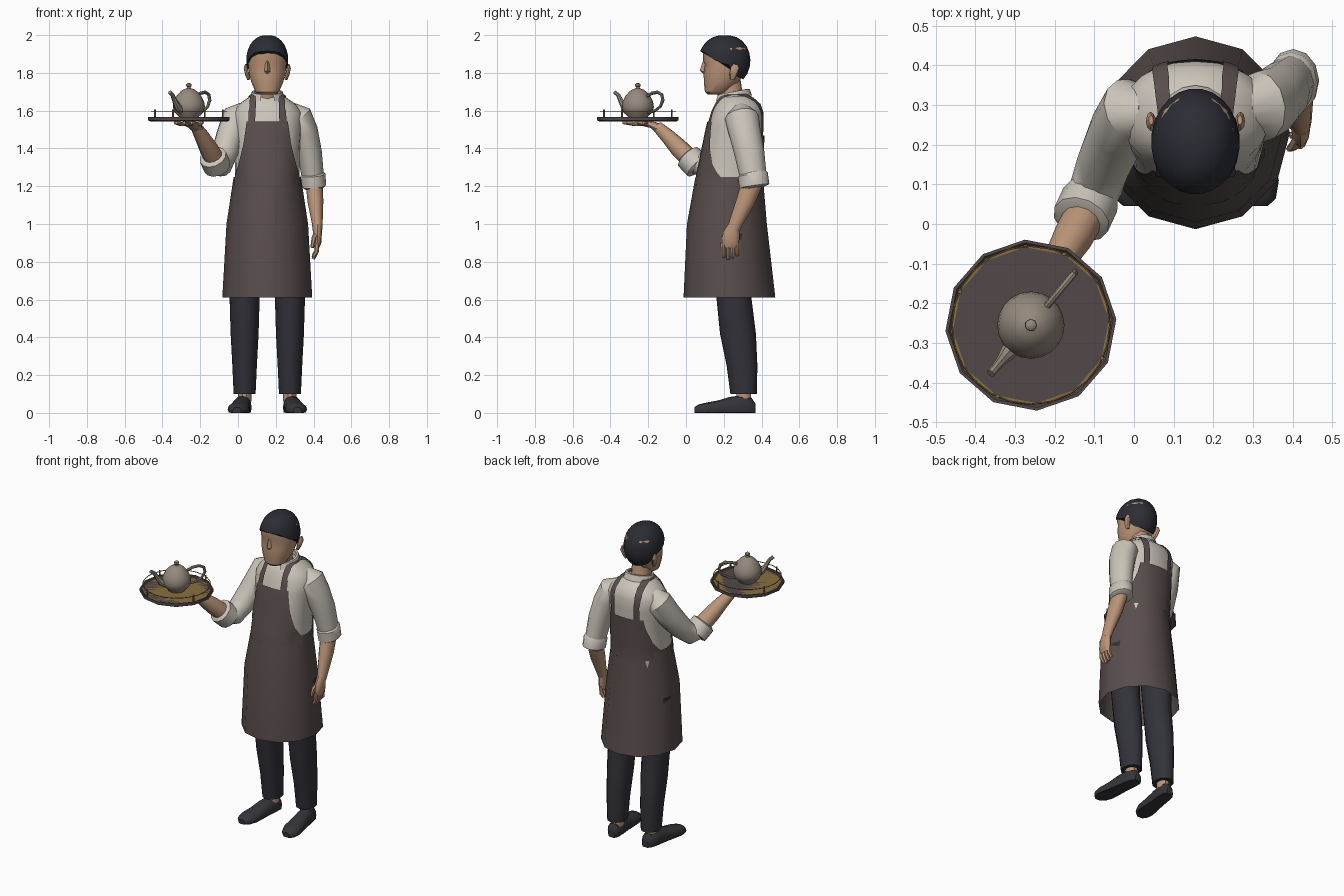
import bpy, bmesh, math
from mathutils import Vector
from mathutils.bvhtree import BVHTree

CX = 0.155  # body centre line


def mat(name, r, g, b):
    m = bpy.data.materials.new(name)
    m.diffuse_color = (r, g, b, 1)
    return m


SHIRT = mat("cream_shirt", 0.60, 0.56, 0.49)
APRON = mat("brown_apron", 0.098, 0.075, 0.073)
TROUSER = mat("dark_trousers", 0.032, 0.032, 0.042)
HAIR = mat("black_hair", 0.024, 0.026, 0.034)
SKIN = mat("skin", 0.50, 0.30, 0.19)
SHOE = mat("shoe_black", 0.036, 0.034, 0.040)
POT = mat("clay_pot", 0.30, 0.25, 0.205)
TRAY = mat("tray_wood", 0.085, 0.064, 0.066)
BRASS = mat("brass", 0.25, 0.16, 0.05)


def skin_rings(name, rings, m, caps=True, closed=True):
    """Bridge a list of point rings into one mesh."""
    bm = bmesh.new()
    rows = [[bm.verts.new(p) for p in r] for r in rings]
    n = len(rows[0])
    for a, b in zip(rows, rows[1:]):
        for i in range(n if closed else n - 1):
            j = (i + 1) % n
            bm.faces.new((a[i], a[j], b[j], b[i]))
    if caps:
        bm.faces.new(rows[0])
        bm.faces.new(rows[-1])
    bmesh.ops.recalc_face_normals(bm, faces=bm.faces)
    me = bpy.data.meshes.new(name)
    bm.to_mesh(me)
    bm.free()
    me.materials.append(m)
    ob = bpy.data.objects.new(name, me)
    bpy.context.collection.objects.link(ob)
    return ob


def spow(v, e):
    return math.copysign(abs(v) ** e, v)


def loft(name, secs, m, n=16, e=1.0, cx=CX, caps=True, phase=0.0):
    """Horizontal sections: (z, front y, back y, half width)."""
    rings = []
    for z, f, b, rx in secs:
        rings.append([(cx + rx * spow(math.cos(t), e), (f + b) / 2 + (b - f) / 2 * spow(math.sin(t), e), z)
                      for t in (phase + 2 * math.pi * i / n for i in range(n))])
    return skin_rings(name, rings, m, caps)


def tube(name, pts, m, n=12, ref=(0, 1, 0), caps=True):
    """Sweep through (x, y, z, r side[, r up])."""
    ps = [Vector(p[:3]) for p in pts]
    rings = []
    for i, p in enumerate(pts):
        t = (ps[min(i + 1, len(ps) - 1)] - ps[max(i - 1, 0)]).normalized()
        s = t.cross(Vector(ref)).normalized()
        u = s.cross(t)
        rings.append([ps[i] + s * p[3] * math.cos(a) + u * p[-1] * math.sin(a)
                      for a in (2 * math.pi * k / n for k in range(n))])
    return skin_rings(name, rings, m, caps)


def lerp_table(tab, z):
    for (a, va), (b, vb) in zip(tab, tab[1:]):
        if z <= b:
            return va + (vb - va) * (z - a) / (b - a)
    return tab[-1][1]


# shirt torso
torso = loft("shirt_torso", [(1.0, .03, .41, .19), (1.24, .058, .40, .170), (1.4, .09, .405, .172),
                             (1.52, .115, .41, .182), (1.59, .135, .41, .185), (1.635, .155, .395, .15),
                             (1.67, .175, .355, .10), (1.685, .195, .33, .07)], SHIRT, n=24, e=.9)
tree = BVHTree.FromPolygons([v.co for v in torso.data.vertices], [p.vertices for p in torso.data.polygons])

# apron skirt, open below
loft("apron_skirt", [(.61, -.013, .473, .238), (1.0, .005, .428, .216), (1.25, .05, .407, .178)],
     APRON, n=12, caps=False, phase=math.pi / 2)

# apron bibs, laid on the torso front and back
width = [(1.2, .168), (1.25, .166), (1.3, .15), (1.4, .125), (1.54, .105)]
for name, d, top in (("apron_bib_front", 1, 1.54), ("apron_bib_back", -1, 1.47)):
    rows = []
    for k in range(10):
        z = 1.2 + (top - 1.2) * k / 9
        row = []
        for i in range(13):
            x = CX + lerp_table(width, z) * (i / 6 - 1)
            hit = tree.ray_cast(Vector((x, .23 - d, z)), Vector((0, d, 0)))
            row.append(hit[0] + hit[1] * .008)
        rows.append(row)
    skin_rings(name, rows, APRON, caps=False, closed=False)

# apron straps over the shoulders
for side in (-1, 1):
    rows = []
    for k in range(25):
        a = math.pi * k / 24
        guess = Vector((0, .26 - .16 * math.cos(a), 1.46 + .21 * math.sin(a) + .05 * (1 - k / 24)))
        row = []
        for off in (.072, .092, .112):
            guess.x = CX + side * (off - .012 * math.sin(a))
            loc, nor = tree.find_nearest(guess)[:2]
            row.append(loc + nor * .009)
        rows.append(row)
    skin_rings("apron_strap", rows, APRON, caps=False, closed=False)

# neck and collar
loft("neck", [(1.62, .18, .32, .065), (1.69, .165, .30, .058), (1.76, .15, .29, .058)], SKIN, n=12)
rings = []
for r, h in ((.095, 0), (.082, .035), (.07, .035), (.068, -.01)):
    rings.append([(CX + r * math.cos(a), .25 + r * 1.05 * math.sin(a), 1.665 + h + .016 * math.sin(a))
                  for a in (-math.pi / 2 + .4 + (2 * math.pi - .8) * i / 16 for i in range(17))])
skin_rings("shirt_collar", rings, SHIRT, caps=False, closed=False)

# head, nose and ears
loft("head", [(1.685, .115, .20, .04), (1.70, .10, .23, .064), (1.75, .095, .28, .086), (1.80, .093, .31, .099),
              (1.845, .098, .325, .103), (1.87, .09, .328, .104), (1.93, .092, .325, .098), (1.97, .13, .29, .06)],
     SKIN, n=14, e=.88, phase=math.pi / 14)
skin_rings("nose", [[(CX - .008, .10, 1.865), (CX + .008, .10, 1.865), (CX, .09, 1.865)],
                    [(CX - .018, .10, 1.805), (CX + .018, .10, 1.805), (CX, .073, 1.812)],
                    [(CX - .01, .10, 1.795), (CX + .01, .10, 1.795), (CX, .09, 1.797)]], SKIN)
for s in (-1, 1):
    tube("ear", [(CX + s * .098, .245, 1.765, .008, .012), (CX + s * .106, .25, 1.79, .011, .02),
                 (CX + s * .114, .26, 1.825, .011, .024), (CX + s * .112, .262, 1.845, .006, .012)], SKIN, n=8)

# hair cap with a hairline that drops towards the nape
hairline = [(-1, 1.915), (-.75, 1.905), (-.45, 1.87), (.0, 1.845), (.25, 1.84), (.45, 1.785), (1, 1.765)]
rings = []
for k in range(9):
    ring = []
    for i in range(24):
        a = 2 * math.pi * (i + .5) / 24
        low = math.acos((lerp_table(hairline, math.sin(a)) - 1.865) / .135)
        f = .12 + (low - .12) * k / 8
        r = math.sin(f) ** .85
        front = max(0, -math.sin(a)) * .008 * math.sin(f)
        ring.append((CX + .112 * r * math.cos(a), .208 + .134 * r * math.sin(a) - front, 1.865 + .135 * math.cos(f)))
    rings.append(ring)
hair = skin_rings("hair", rings, HAIR)

# legs, ankles and shoes
for s in (-1, 1):
    x = CX + s * .12
    loft("trouser_leg", [(.10, .235, .375, .058), (.25, .215, .378, .065), (.42, .18, .37, .074),
                         (.62, .16, .345, .08), (.95, .13, .345, .095)], TROUSER, n=12, cx=x)
    loft("ankle", [(.06, .265, .345, .036), (.12, .265, .345, .036)], SKIN, n=10, cx=x)
    rings = []
    for y, w, h in ((.367, .022, .05), (.345, .04, .082), (.29, .046, .092), (.23, .048, .084), (.17, .054, .066),
                    (.11, .058, .055), (.065, .045, .044), (.045, .022, .03)):
        c = CX + s * (.12 + .04 * (.367 - y) / .32)
        rings.append([(c + w * spow(math.cos(t), .8), y, max(0, h * (.35 + .65 * math.sin(t))))
                      for t in (2 * math.pi * i / 12 for i in range(12))])
    skin_rings("shoe", rings, SHOE)

# hanging arm
tube("left_sleeve", [(.27, .29, 1.60, .05), (.318, .295, 1.565, .078, .09), (.35, .31, 1.49, .074, .085),
                     (.378, .335, 1.38, .066, .08), (.398, .358, 1.24, .058, .07)], SHIRT)
tube("left_cuff", [(.396, .352, 1.27, .058, .07), (.397, .354, 1.26, .066, .08), (.402, .362, 1.20, .065, .08),
                   (.403, .364, 1.19, .052, .06)], SHIRT)
tube("left_forearm", [(.402, .355, 1.23, .045, .056), (.41, .315, 1.12, .042, .05),
                      (.42, .262, 1.0, .028, .036), (.42, .25, .97, .026, .034)], SKIN)
tube("left_palm", [(.42, .252, .99, .024, .03), (.42, .24, .95, .024, .044), (.42, .235, .90, .021, .046),
                   (.415, .235, .875, .014, .04)], SKIN)
for i in range(4):
    y = .2 + .0235 * i
    z = .812 + .012 * abs(i - 1.2)
    tube("left_finger", [(.418, y, .90, .012), (.416, y, .855, .012), (.398, y, z, .009)], SKIN, n=6)
tube("left_thumb", [(.415, .222, .955, .014), (.402, .197, .925, .013), (.392, .19, .875, .009)], SKIN, n=6)

# raised arm
up = (0, 0, 1)
tube("right_sleeve", [(.04, .29, 1.60, .05), (-.008, .29, 1.565, .082, .078), (-.04, .235, 1.47, .078, .075),
                      (-.075, .155, 1.365, .068, .07), (-.095, .095, 1.312, .064, .066),
                      (-.118, .04, 1.325, .06, .062)], SHIRT, ref=(1, 0, 0))
tube("right_cuff", [(-.108, .068, 1.298, .06), (-.11, .062, 1.304, .074), (-.133, .012, 1.355, .074),
                    (-.136, .006, 1.362, .056)], SHIRT, ref=up)
tube("right_forearm", [(-.12, .03, 1.335, .052), (-.155, -.035, 1.40, .05), (-.19, -.095, 1.463, .04),
                       (-.222, -.15, 1.515, .03)], SKIN, ref=up)
tube("right_palm", [(-.212, -.135, 1.502, .03, .026), (-.235, -.175, 1.524, .044, .018),
                    (-.26, -.225, 1.532, .048, .014), (-.268, -.245, 1.534, .042, .01)], SKIN, ref=up)
for x, y in ((-.335, -.27), (-.325, -.315), (-.285, -.335), (-.245, -.315), (-.185, -.225)):
    bx, by = -.258 + (x + .265) * .3, -.215 + (y + .29) * .25
    tube("right_finger", [(bx, by, 1.53, .013), ((bx + x) / 2, (by + y) / 2, 1.53, .012),
                          (x, y, 1.536, .008)], SKIN, n=6, ref=up)

# tray with a thin brass gallery
TX, TY = -.26, -.255


def turned(name, prof, m, n, ph=0.0):
    loft(name, [(z, TY - r, TY + r, r) for r, z in prof], m, n=n, cx=TX, phase=ph)


turned("tray", [(.205, 1.543), (.216, 1.549), (.216, 1.567), (.208, 1.567), (.203, 1.561)], TRAY, 12, math.radians(4))
turned("tray_inlay", [(.203, 1.561), (.203, 1.5635), (.197, 1.5635), (.197, 1.561)], BRASS, 12, math.radians(4))
for k in range(4):
    a = math.radians(65 + 90 * k)
    x, y = TX + .198 * math.cos(a), TY + .198 * math.sin(a)
    tube("rail_post", [(x, y, 1.56, .005), (x, y, 1.605, .005)], BRASS, n=6)
bpy.ops.mesh.primitive_torus_add(major_radius=.199, minor_radius=.0025, major_segments=24, minor_segments=5,
                                 location=(TX, TY, 1.597))
rail = bpy.context.object
rail.name = "tray_rail"
rail.data.materials.append(BRASS)

# teapot
turned("teapot_body", [(.05, 1.561), (.054, 1.57), (.076, 1.59), (.085, 1.62), (.08, 1.65), (.064, 1.68),
                       (.046, 1.70), (.03, 1.712), (.012, 1.718), (.009, 1.724), (.015, 1.731),
                       (.014, 1.74), (.006, 1.746)], POT, 20)
dx, dy = -.64, -.77
for name, path in (("teapot_spout", [(.055, 1.60, .024), (.092, 1.618, .02), (.115, 1.65, .014),
                                     (.135, 1.682, .011), (.158, 1.697, .011)]),
                   ("teapot_handle", [(-.06, 1.675, .009), (-.095, 1.692, .009), (-.135, 1.698, .009),
                                      (-.165, 1.685, .009), (-.172, 1.655, .009), (-.155, 1.622, .008),
                                      (-.115, 1.598, .008), (-.065, 1.59, .008)])):
    tube(name, [(TX + dx * s, TY + dy * s, z, r) for s, z, r in path], POT, n=8, ref=(dy, -dx, 0))

# smooth shading with crisp creases
bpy.ops.object.select_all(action='SELECT')
bpy.context.view_layer.objects.active = hair
bpy.ops.object.shade_smooth_by_angle(angle=math.radians(38))
